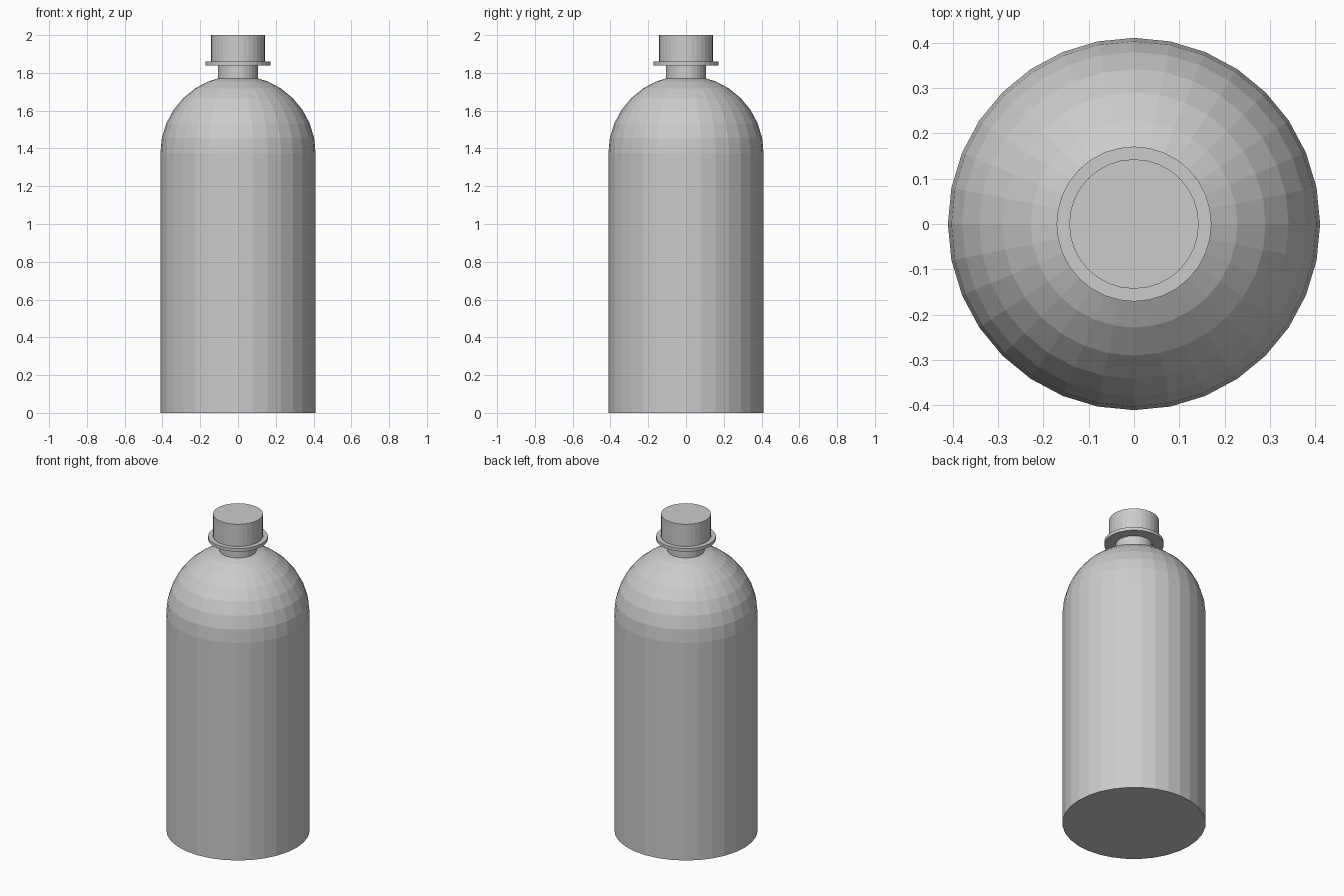
import bpy
import bmesh

if "Cube" in bpy.data.objects:
    bpy.data.objects.remove(bpy.data.objects["Cube"])

SIDES = 32
RADIUS = 0.411
SHOULDER_Z = 1.375


def cylinder(name, radius, z0, z1):
    bpy.ops.mesh.primitive_cylinder_add(
        vertices=SIDES, radius=radius, depth=z1 - z0,
        location=(0, 0, (z0 + z1) / 2))
    obj = bpy.context.object
    obj.name = name
    return obj


# Main body
cylinder("body", RADIUS, 0.0, SHOULDER_Z)

# Domed shoulder: upper half of a faceted sphere
bpy.ops.mesh.primitive_uv_sphere_add(
    segments=SIDES, ring_count=16, radius=RADIUS, location=(0, 0, SHOULDER_Z))
dome = bpy.context.object
dome.name = "shoulder_dome"
bm = bmesh.new()
bm.from_mesh(dome.data)
lower = [v for v in bm.verts if v.co.z < -0.001]
bmesh.ops.delete(bm, geom=lower, context='VERTS')
bm.to_mesh(dome.data)
bm.free()

# Neck, collar ring and cap
cylinder("neck", 0.106, SHOULDER_Z + 0.36, 1.85)
cylinder("collar_ring", 0.171, 1.84, 1.86)
cylinder("cap", 0.143, 1.855, 2.0)
